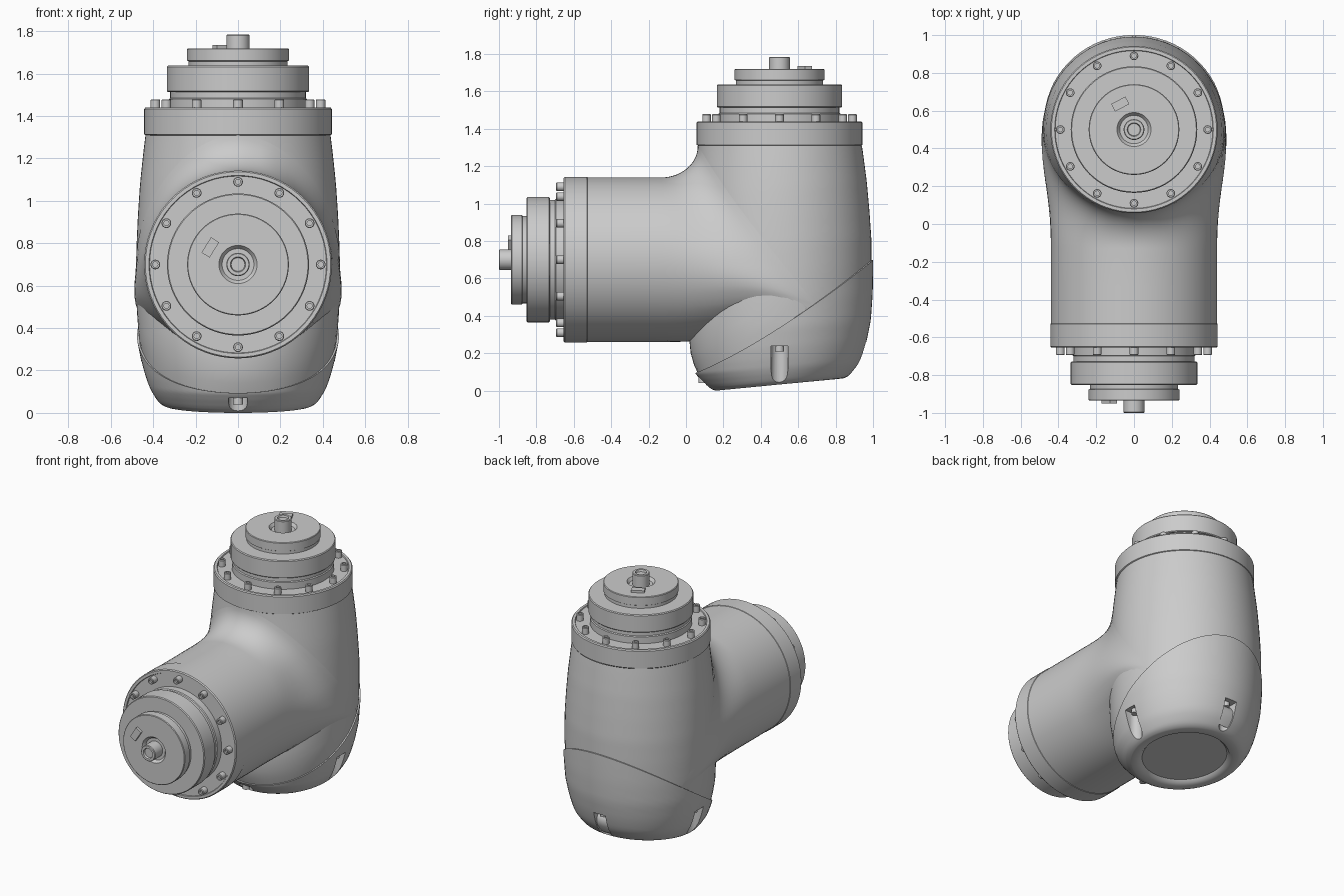
import bpy, bmesh
from math import sin, cos, pi, radians
from mathutils import Matrix, Vector

if "Cube" in bpy.data.objects:
    bpy.data.objects.remove(bpy.data.objects["Cube"])

SEG = 72
# body silhouette: (height above the tilted foot plane, radius)
PROFILE = [(0, .335), (.005, .35), (.015, .365), (.03, .378), (.06, .398), (.09, .414),
           (.14, .432), (.2, .449), (.31, .471), (.45, .481), (.6, .484), (.75, .483),
           (.9, .476), (1.05, .466), (1.2, .45), (1.29, .439), (1.5, .439)]


def finish(name, bm, angle=35):
    bmesh.ops.remove_doubles(bm, verts=bm.verts, dist=1e-5)
    bmesh.ops.recalc_face_normals(bm, faces=bm.faces)
    me = bpy.data.meshes.new(name)
    bm.to_mesh(me)
    bm.free()
    ob = bpy.data.objects.new(name, me)
    bpy.context.collection.objects.link(ob)
    smooth(ob, angle)
    return ob


def smooth(ob, angle=35):
    for p in ob.data.polygons:
        p.use_smooth = True
    ob.data.set_sharp_from_angle(angle=radians(angle))


def skin(bm, rings):
    """Bridge closed rings of points with quads; one-point rings become fans."""
    vs = [[bm.verts.new(p) for p in r] for r in rings]
    for a, b in zip(vs, vs[1:]):
        n = max(len(a), len(b))
        for i in range(n):
            j = (i + 1) % n
            if len(b) == 1:
                bm.faces.new((a[i], a[j], b[0]))
            elif len(a) == 1:
                bm.faces.new((a[0], b[j], b[i]))
            else:
                bm.faces.new((a[i], a[j], b[j], b[i]))


def lathe(bm, prof, mat, n=SEG):
    rings = []
    for r, z in prof:
        if r == 0:
            rings.append([mat @ Vector((0, 0, z))])
        else:
            rings.append([mat @ Vector((r * cos(2 * pi * i / n), r * sin(2 * pi * i / n), z))
                          for i in range(n)])
    skin(bm, rings)


def foot(t, r=.35):
    return .033 - .033 * cos(t) * r / .35


def surf(t, z, off=0.0):
    """Point on the upright housing; t = 0 is the front."""
    h = max(0, z - foot(t))
    r = PROFILE[-1][1]
    for (h0, r0), (h1, r1) in zip(PROFILE, PROFILE[1:]):
        if h <= h1:
            r = r0 + (r1 - r0) * (h - h0) / (h1 - h0)
            break
    low = min(1, h / .09)
    r += off + .03 * max(0, cos(t)) ** 2 * low * max(0, min(1, (.5 - z) / .3))
    r += .012 * max(0, -cos(t)) * low * max(0, min(1, (1.31 - z) / .5))
    return Vector((r * sin(t), .5 - r * cos(t), z))


def seam(t):
    s = (.5 - .465 * cos(t) - .05) / .94
    return .1 + .38 * s + .24 * s * s


ANG = [2 * pi * i / SEG for i in range(SEG)]

# upright housing, from the slanted seam to the top collar
bm = bmesh.new()
skin(bm, [[surf(t, seam(t) - .015 + (1.325 - seam(t)) * k / 20, -.004) for t in ANG]
          for k in range(21)])
finish("upright_housing", bm)

# side branch: straight tube that flares tangentially onto the upright housing
columns = []
for t in ANG:
    c, s = cos(t), sin(t)
    ring = Vector((.44 * s, 0, .7 + .44 * c))
    start = ring + Vector((0, -.13 if c > 0 else -.13 - .03 * c, 0))
    z = .7 + (.61 if c > 0 else .6) * c
    end = surf(t, z, -.002)
    up = (surf(t, z + .01) - surf(t, z - .01)).normalized()
    side = (surf(t + .02, z) - surf(t - .02, z)).normalized()
    tangent = (up * c + side * s).normalized()
    k = .39 * (end - start).length
    p1, p2 = start + Vector((0, k, 0)), end - tangent * k
    col = [ring + Vector((0, -.53, 0)), ring + Vector((0, -.33, 0))]
    for i in range(15):
        u = i / 14
        v = 1 - u
        col.append(start * v**3 + p1 * 3 * u * v * v + p2 * 3 * u * u * v + end * u**3)
    columns.append(col)
bm = bmesh.new()
skin(bm, list(zip(*columns)))
finish("side_branch", bm, 50)

# slanted end cap with a recessed round foot
bm = bmesh.new()
rings = [[Vector((0, .5, .36))], [surf(t, seam(t), -.02) for t in ANG]]
for k in range(20, -1, -1):
    u = (k / 20) ** 1.7
    rings.append([surf(t, foot(t) + (seam(t) - foot(t)) * u, .005) for t in ANG])
for r, dz in ((.31, .0), (.285, .006), (.27, .022)):
    rings.append([Vector((r * sin(t), .5 - r * cos(t), foot(t, r) + dz)) for t in ANG])
rings.append([Vector((0, .5, .055))])
skin(bm, rings)
cap = finish("end_cap", bm)

# four bolt slots cut in the cap, with a screw under each slot roof
screws = bmesh.new()
for i, roof in enumerate((.07, .24, .26, .24)):
    turn = Matrix.Translation((0, .5, 0)) @ Matrix.Rotation(i * pi / 2, 4, 'Z')
    outline = [(.045 * cos(a), -.41 + .045 * sin(a)) for a in [pi * k / 10 for k in range(11)]]
    outline += [(-.045, -.6), (.045, -.6)]
    bm = bmesh.new()
    low = [bm.verts.new(turn @ Vector((x, y, -.1))) for x, y in outline]
    face = bm.faces.new(low)
    ext = bmesh.ops.extrude_face_region(bm, geom=[face])
    bmesh.ops.translate(bm, vec=(0, 0, roof + .1),
                        verts=[g for g in ext["geom"] if isinstance(g, bmesh.types.BMVert)])
    if not any(f.calc_center_median().z < -.09 for f in bm.faces):
        bm.faces.new(low)
    cutter = finish("slot_cutter", bm)
    cutter.hide_render = True
    mod = cap.modifiers.new("slot", 'BOOLEAN')
    mod.operation, mod.solver, mod.object = 'DIFFERENCE', 'EXACT', cutter
    bpy.context.view_layer.objects.active = cap
    bpy.ops.object.modifier_apply(modifier=mod.name)
    bpy.data.objects.remove(cutter)
    lathe(screws, [(0, roof - .03), (.024, roof - .03), (.024, roof + .002), (0, roof + .002)],
          turn @ Matrix.Translation((0, -.41, 0)), 16)
smooth(cap)
finish("cap_screws", screws)

# stepped output flange: (radius, distance along axis)
COLLAR = [(.42, -.01), (.436, 0), (.443, .004), (.443, .123), (.437, .13), (.42, .13),
          (.417, .123), (.3, .123)]
HUB = [(.326, .12), (.326, .17), (.32, .175), (.32, .203), (.33, .203), (.335, .208), (.335, .322),
       (.33, .328), (.233, .328), (.233, .348), (.24, .352), (.24, .406), (.236, .41),
       (.09, .41), (.075, .39), (.055, .39)]
SHAFT = [(.055, .38), (.055, .471), (.051, .475), (.036, .475), (.032, .462), (0, .462)]
BOLT = [(.023, .12), (.023, .165), (.02, .169), (.012, .169), (.012, .155), (0, .155)]


def joint(prefix, mat):
    for name, prof in (("collar", COLLAR), ("hub", HUB), ("shaft", SHAFT)):
        bm = bmesh.new()
        lathe(bm, prof, mat)
        finish(prefix + "_" + name, bm)
    bm = bmesh.new()
    for i in range(12):
        lathe(bm, BOLT, mat @ Matrix.Rotation(i * pi / 6, 4, 'Z') @ Matrix.Translation((.39, 0, 0)), 16)
    finish(prefix + "_bolts", bm)
    bm = bmesh.new()
    bmesh.ops.create_cube(bm, size=1, matrix=mat @ Matrix.Translation((-.073, .135, .416))
                          @ Matrix.Rotation(radians(28), 4, 'Z') @ Matrix.Diagonal((.085, .045, .02, 1)))
    finish(prefix + "_index_tab", bm)


joint("top", Matrix.Translation((0, .5, 1.31)))
joint("front", Matrix.Translation((0, -.525, .7)) @ Matrix.Rotation(pi / 2, 4, 'X')
      @ Matrix.Rotation(pi / 6, 4, 'Z'))
